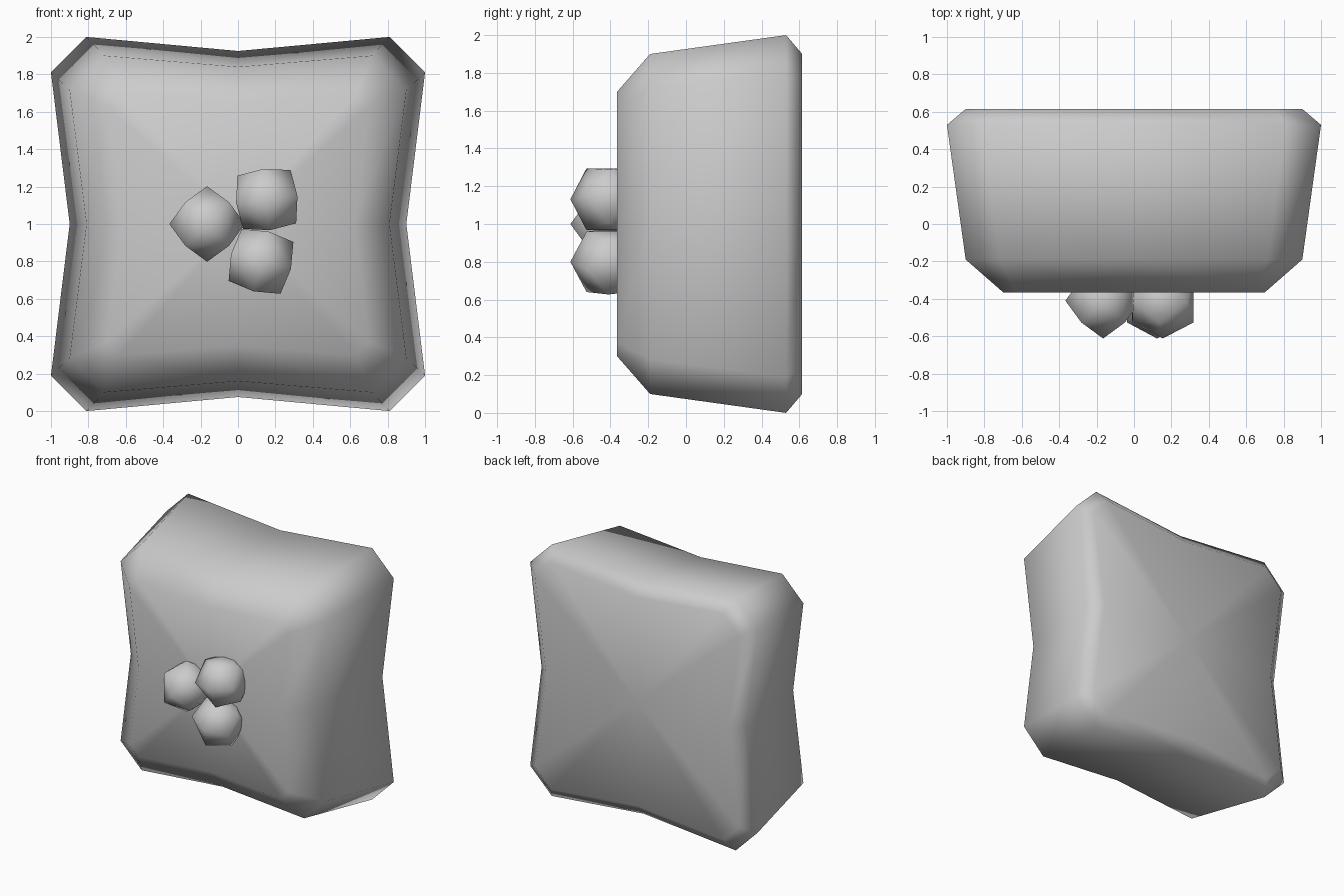
import bpy, bmesh
from math import radians
from mathutils import Vector, Matrix

if "Cube" in bpy.data.objects:
    bpy.data.objects.remove(bpy.data.objects["Cube"])


def finish(bm, name):
    bmesh.ops.recalc_face_normals(bm, faces=bm.faces)
    mesh = bpy.data.meshes.new(name)
    bm.to_mesh(mesh)
    bm.free()
    for p in mesh.polygons:
        p.use_smooth = True
    ob = bpy.data.objects.new(name, mesh)
    bpy.context.collection.objects.link(ob)
    return ob


def pinched_ring(bm, y, ext, cut, mid_x, mid_z):
    """Square outline with cut corners and pinched side middles."""
    a = ext - cut
    pts = [(mid_x, 0), (ext, a), (a, ext), (0, mid_z), (-a, ext), (-ext, a),
           (-mid_x, 0), (-ext, -a), (-a, -ext), (0, -mid_z), (a, -ext), (ext, -a)]
    return [bm.verts.new((x, y, z + 1)) for x, z in pts]


# Cushion body: rings from front to back (y, half size, corner cut, side pinch)
bm = bmesh.new()
rings = [pinched_ring(bm, *r) for r in (
    (-0.365, 0.70, 0.07, 0.62, 0.65),
    (-0.19, 0.90, 0.185, 0.81, 0.84),
    (0.53, 1.00, 0.19, 0.90, 0.925),
    (0.615, 0.90, 0.14, 0.80, 0.83))]
for r0, r1 in zip(rings, rings[1:]):
    for i in range(12):
        j = (i + 1) % 12
        bm.faces.new((r0[i], r0[j], r1[j], r1[i]))
# Front and back panels
for ring in (rings[0], rings[-1]):
    centre = bm.verts.new((0, ring[0].co.y, 1))
    for i in range(12):
        bm.faces.new((ring[i], ring[(i + 1) % 12], centre))
finish(bm, "cushion_body")


# Faceted berries: cube corners plus face centres, all on one sphere
def berry(name, x, z, angle, r=0.202):
    bm = bmesh.new()
    bmesh.ops.create_cube(bm, size=2)
    bmesh.ops.poke(bm, faces=bm.faces[:])
    for v in bm.verts:
        v.co = v.co.normalized() * r
    ob = finish(bm, name)
    ob.matrix_world = (Matrix.Translation(Vector((x, -0.41, z)))
                       @ Matrix.Rotation(radians(-angle), 4, 'Y'))


berry("berry_left", -0.165, 1.0, 0)
berry("berry_upper", 0.154, 1.131, 51)
berry("berry_lower", 0.123, 0.80, 31)
